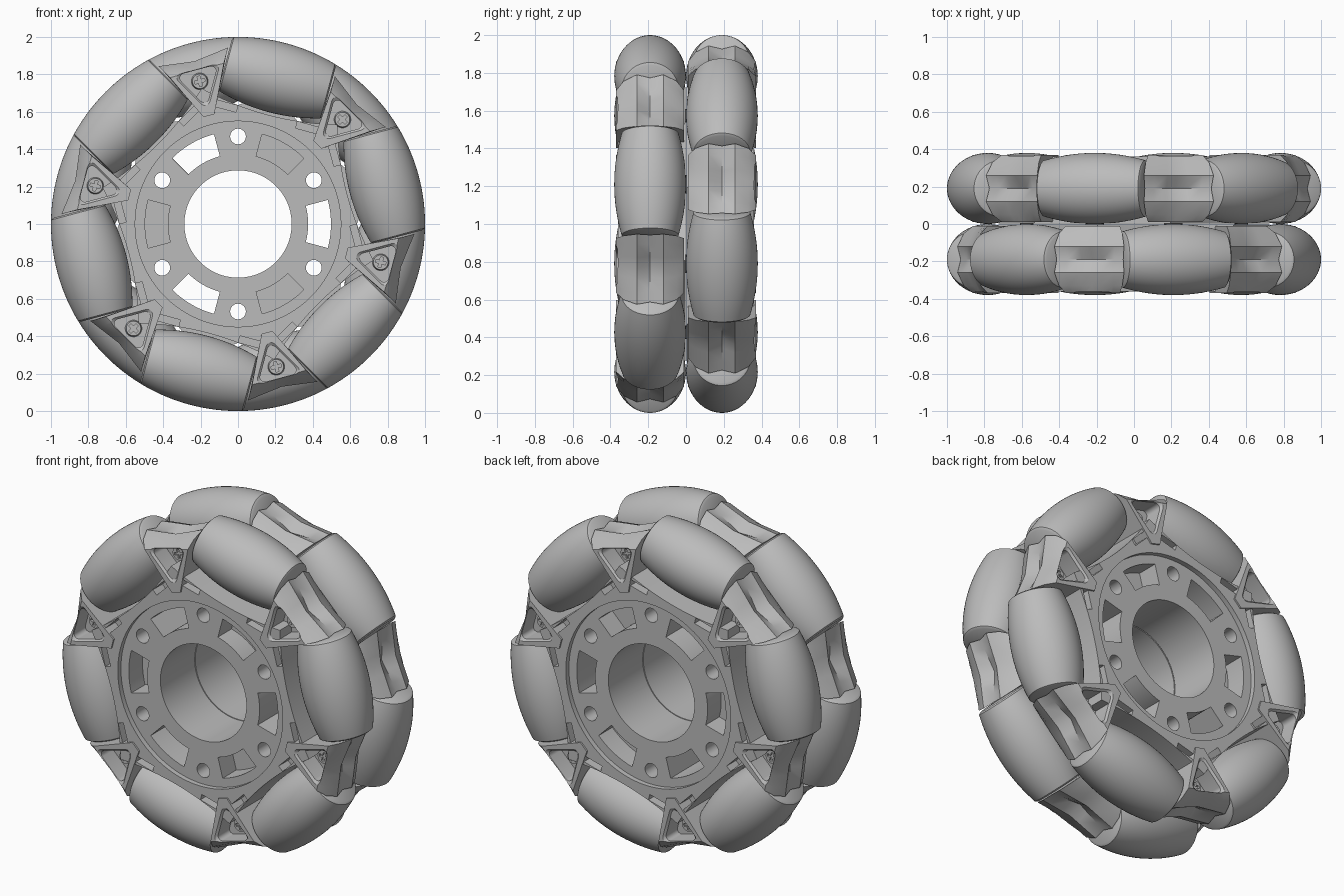
import bpy, bmesh, math
from math import sin, cos, radians, pi, sqrt
from mathutils import Matrix

cube = bpy.data.objects.get("Cube")
if cube:
    bpy.data.objects.remove(cube)

grey = bpy.data.materials.new("plain_grey")
grey.use_nodes = True
colour = (0.5, 0.5, 0.5, 1)
grey.diffuse_color = colour
grey.node_tree.nodes["Principled BSDF"].inputs["Base Color"].default_value = colour

ROW = -0.19      # middle of the front row in y
AXLE = 0.81      # distance of roller axles from the wheel axis
SIXTHS = [radians(60 * k) for k in range(6)]


def turn(angle):
    return Matrix.Rotation(angle, 4, 'Y')


def prism(bm, outline, y0, y1, matrix=Matrix(), grow=1.0, centre=0.0):
    """Extrude an (x, z) outline along y; the y0 end is scaled by grow about z = centre."""
    rings = []
    for y, k in ((y0, grow), (y1, 1.0)):
        rings.append([bm.verts.new(matrix @ Matrix.Translation((x * k, y, centre + (z - centre) * k)).translation)
                      for x, z in outline])
    a, b = rings
    n = len(a)
    bm.faces.new(a)
    bm.faces.new(b[::-1])
    for i in range(n):
        j = (i + 1) % n
        bm.faces.new((a[j], a[i], b[i], b[j]))


def circle(r, n=48, x=0.0, z=0.0):
    return [(x + r * sin(2 * pi * i / n), z + r * cos(2 * pi * i / n)) for i in range(n)]


def box(x, z, w, h):
    return [(x - w, z - h), (x + w, z - h), (x + w, z + h), (x - w, z + h)]


def finish(bm, name, angle=32):
    bmesh.ops.recalc_face_normals(bm, faces=bm.faces)
    mesh = bpy.data.meshes.new(name)
    bm.to_mesh(mesh)
    bm.free()
    shade(mesh, angle)
    return mesh


def shade(mesh, angle=32):
    mesh.materials.clear()
    mesh.materials.append(grey)
    mesh.shade_smooth()
    mesh.set_sharp_from_angle(angle=radians(angle))


def cut(mesh, cutters):
    """Subtract cutter meshes and return the resulting mesh."""
    link = bpy.context.scene.collection.objects.link
    body = bpy.data.objects.new("body", mesh)
    link(body)
    helpers = []
    for c in cutters:
        helper = bpy.data.objects.new("cutter", c)
        helper.hide_render = True
        link(helper)
        helpers.append(helper)
        mod = body.modifiers.new("cut", 'BOOLEAN')
        mod.operation, mod.solver, mod.object = 'DIFFERENCE', 'EXACT', helper
    graph = bpy.context.evaluated_depsgraph_get()
    result = bpy.data.meshes.new_from_object(body.evaluated_get(graph))
    for ob in [body] + helpers:
        bpy.data.objects.remove(ob)
    shade(result)
    return result


# Hub half: six sides curved to clear the rollers
outline = []
for a in SIXTHS:
    for i in range(-8, 8):
        s = 0.375 * i / 8
        d = 0.605 + 0.045 * (i / 8) ** 2
        p = turn(a + radians(15)) @ Matrix.Translation((s, 0, d))
        outline.append((p.translation.x, p.translation.z))
bm = bmesh.new()
prism(bm, outline, -0.36, -0.003)
hub = finish(bm, "hub")

# Recessed round face
bm = bmesh.new()
prism(bm, circle(0.55, 96), -0.5, -0.33)
recess = finish(bm, "recess")

# Bore, bolt holes, arc slots and edge pockets
bm = bmesh.new()
prism(bm, circle(0.287, 80), -0.5, 0.1)
arc = [radians(15 * i / 6) for i in range(-6, 7)]
slot = [(0.497 * sin(t), 0.497 * cos(t)) for t in arc]
slot += [(0.375 * sin(t), 0.375 * cos(t)) for t in reversed(arc)]
for k, a in enumerate(SIXTHS):
    prism(bm, circle(0.042, 24, z=0.468), -0.5, 0.1, turn(a))
    prism(bm, slot, -0.5, -0.2 if k % 2 == 0 else 0.1, turn(a + radians(30)))
    for side in (-1, 1):
        prism(bm, box(0.24 * side, 0.593, 0.075, 0.018), -0.5, -0.27, turn(a + radians(15)))
holes = finish(bm, "holes")
hub = cut(hub, [recess, holes])

# Roller: barrel that follows the wheel's outer circle
L = 0.287
profile = [(-L, 0.0), (-L, 0.137)]
for i in range(-10, 11):
    x = (L - 0.008) * i / 10
    profile.append((x, sqrt(1 - x * x) - AXLE))
profile += [(L, 0.137), (L, 0.0)]
bm = bmesh.new()
vs = [bm.verts.new((x, ROW, AXLE + r)) for x, r in profile]
es = [bm.edges.new(p) for p in zip(vs, vs[1:])]
bmesh.ops.spin(bm, geom=vs + es, cent=(0, ROW, AXLE), axis=(1, 0, 0), angle=2 * pi, steps=56)
bmesh.ops.remove_doubles(bm, verts=bm.verts, dist=0.0005)
roller = finish(bm, "roller")

# Bracket: wedge between two roller ends, with a dished outer surface
section = [(-0.18, 0.60), (-0.18, 0.85), (-0.14, 0.895), (-0.07, 0.925), (0, 0.91),
           (0.07, 0.925), (0.14, 0.895), (0.18, 0.85), (0.18, 0.60)]
bm = bmesh.new()
rings = []
for s in (-1, -0.7, -0.3, 0, 0.3, 0.7, 1):
    ring = []
    for y, h in section:
        w = max(0.03, 0.146 + (h - 0.844) * 0.577)
        dip = 0.0 if h < 0.86 else 0.035 * (1 - abs(s)) * (1.6 if y == 0 else 0.7)
        ring.append(bm.verts.new((s * w, ROW + y, h - dip)))
    rings.append(ring)
for a, b in zip(rings, rings[1:]):
    for i in range(len(section)):
        j = (i + 1) % len(section)
        bm.faces.new((a[i], a[j], b[j], b[i]))
bm.faces.new(rings[0])
bm.faces.new(rings[-1])
bracket = finish(bm, "bracket")

# Rounded triangular screw pocket with a bevelled mouth
triangle = []
for corner in (180, 300, 60):
    for step in (-60, -30, 0, 30, 60):
        c, e = radians(corner), radians(corner + step)
        triangle.append((0.085 * sin(c) + 0.025 * sin(e), 0.785 + 0.085 * cos(c) + 0.025 * cos(e)))
pockets = []
for y0, y1, grow in ((-0.38, -0.358, 1.3), (-0.4, -0.25, 1.0)):
    bm = bmesh.new()
    prism(bm, triangle, y0, y1, grow=grow, centre=0.785)
    pockets.append(finish(bm, "pocket"))
bracket = cut(bracket, pockets)

# Screw head with a cross recess
bm = bmesh.new()
prism(bm, circle(0.046, 28, z=0.79), -0.275, -0.245, grow=0.85, centre=0.79)
screw = finish(bm, "screw")
crosses = []
for w, h in ((0.028, 0.008), (0.008, 0.028)):
    bm = bmesh.new()
    prism(bm, box(0, 0.79, w, h), -0.3, -0.262)
    crosses.append(finish(bm, "cross"))
screw = cut(screw, crosses)


# Assemble both rows; the back one is the front one turned over
def place(name, mesh, matrix):
    ob = bpy.data.objects.new(name, mesh)
    bpy.context.scene.collection.objects.link(ob)
    ob.matrix_world = Matrix.Translation((0, 0, 1)) @ matrix


for row, flip in (("front", Matrix()), ("back", Matrix.Rotation(pi, 4, 'X'))):
    place(row + "_hub", hub, flip)
    for k, a in enumerate(SIXTHS, 1):
        place(f"{row}_roller_{k}", roller, flip @ turn(a + radians(15)))
        place(f"{row}_bracket_{k}", bracket, flip @ turn(a - radians(15)))
        place(f"{row}_screw_{k}", screw, flip @ turn(a - radians(15)))
